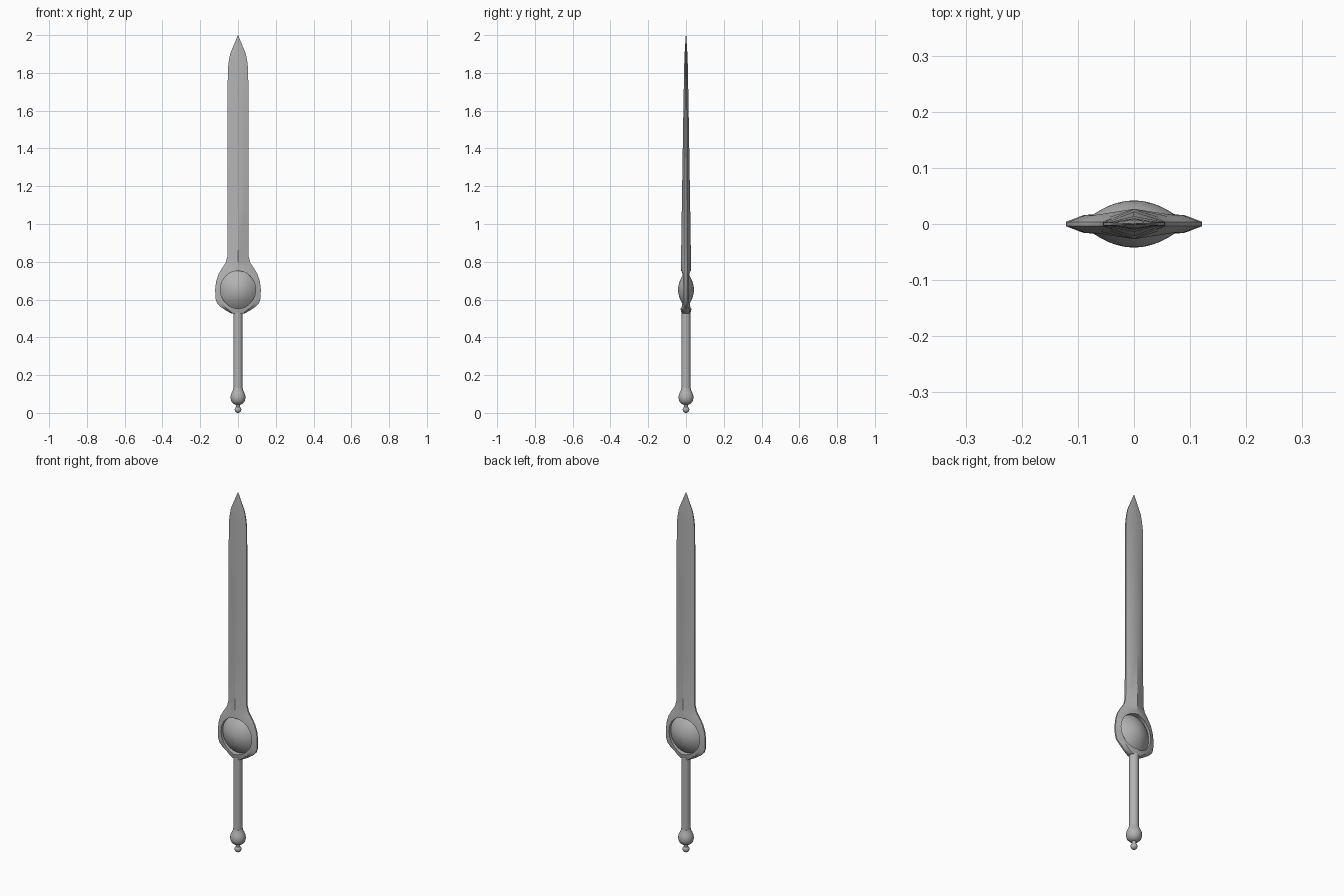
import bpy, bmesh, math

if "Cube" in bpy.data.objects:
    bpy.data.objects.remove(bpy.data.objects["Cube"])

GEM_Z, GEM_RX, GEM_RZ = 0.652, 0.094, 0.1

# Dark grey metal
steel = bpy.data.materials.new("dark_steel")
steel.diffuse_color = (0.45, 0.45, 0.45, 1)
steel.use_nodes = True
steel.node_tree.nodes["Principled BSDF"].inputs["Base Color"].default_value = steel.diffuse_color


def smooth(ob, angle):
    bpy.ops.object.select_all(action='DESELECT')
    ob.select_set(True)
    bpy.context.view_layer.objects.active = ob
    bpy.ops.object.shade_smooth_by_angle(angle=math.radians(angle))


def finish(name, bm, angle=30):
    bmesh.ops.recalc_face_normals(bm, faces=bm.faces[:])
    me = bpy.data.meshes.new(name)
    bm.to_mesh(me)
    bm.free()
    me.materials.append(steel)
    ob = bpy.data.objects.new(name, me)
    bpy.context.collection.objects.link(ob)
    smooth(ob, angle)
    return ob


def loft(name, rings, angle=30):
    bm = bmesh.new()
    loops = [[bm.verts.new(p) for p in r] for r in rings]
    n = len(loops[0])
    for a, b in zip(loops, loops[1:]):
        for i in range(n):
            j = (i + 1) % n
            bm.faces.new((a[i], a[j], b[j], b[i]))
    bm.faces.new(loops[0])
    bm.faces.new(loops[-1])
    return finish(name, bm, angle)


def blade_ring(z, w, shoulder, ridge):
    # edge, shoulder and central ridge, mirrored on both sides
    e = min(0.004, ridge * 0.3)
    half = [(w, -e), (w, e), (w * 0.74, shoulder), (0, ridge), (-w * 0.74, shoulder)]
    return [(x, y, z) for x, y in half + [(-w, e), (-w, -e), (-w * 0.74, -shoulder),
                                          (0, -ridge), (w * 0.74, -shoulder)]]


# Blade with flared round guard: z, half width, shoulder depth, ridge depth
rows = [(0.525, 0.032, 0.018, 0.022), (0.54, 0.06, 0.018, 0.027), (0.56, 0.090, 0.016, 0.031),
        (0.58, 0.111, 0.016, 0.024), (0.605, 0.119, 0.016, 0.020), (0.655, 0.121, 0.016, 0.019),
        (0.70, 0.115, 0.016, 0.021), (0.735, 0.103, 0.015, 0.025), (0.765, 0.085, 0.013, 0.027),
        (0.795, 0.065, 0.011, 0.027), (0.83, 0.056, 0.010, 0.026), (1.1, 0.055, 0.009, 0.022),
        (1.6, 0.055, 0.006, 0.014), (1.82, 0.054, 0.004, 0.010), (1.86, 0.049, 0.004, 0.009),
        (1.9, 0.042, 0.0035, 0.0075), (2.0, 0.0005, 0.0005, 0.001)]
blade = loft("blade", [blade_ring(*r) for r in rows])


def oval(y, k, n=40):
    return [(GEM_RX * k * math.cos(2 * math.pi * i / n), y,
             GEM_Z + GEM_RZ * k * math.sin(2 * math.pi * i / n)) for i in range(n)]


# Oval socket cut through the guard
cutter = loft("socket_cutter", [oval(-0.1, 0.995), oval(0.1, 0.995)])
cut = blade.modifiers.new("socket", 'BOOLEAN')
cut.operation = 'DIFFERENCE'
cut.solver = 'EXACT'
cut.object = cutter
bpy.context.view_layer.objects.active = blade
bpy.ops.object.modifier_apply(modifier="socket")
bpy.data.objects.remove(cutter)
smooth(blade, 30)

# Lens-shaped boss set in the socket
gem_rings = []
for i in range(19):
    t = -1 + 2 * i / 18
    k = max(math.cos(t * math.pi / 2), 0.01)
    gem_rings.append(oval(math.copysign(0.042 * (1 - k * k) ** 1.0, t), k))
loft("guard_boss", gem_rings, 50)


def turned(name, profile, n=24):
    return loft(name, [[(r * math.cos(2 * math.pi * i / n), r * math.sin(2 * math.pi * i / n), z)
                        for i in range(n)] for r, z in profile], 40)


# Grip
turned("grip", [(0.024, 0.08), (0.024, 0.54)])

# Pommel, rounded and drawn up to meet the grip
turned("pommel", [(0.012, 0.043), (0.026, 0.05), (0.036, 0.062), (0.04, 0.08), (0.038, 0.095),
                  (0.032, 0.11), (0.027, 0.12), (0.0245, 0.132)])

# End button and its neck
bm = bmesh.new()
bmesh.ops.create_uvsphere(bm, u_segments=24, v_segments=14, radius=0.0175)
bmesh.ops.translate(bm, verts=bm.verts[:], vec=(0, 0, 0.0175))
finish("end_button", bm)
turned("button_neck", [(0.011, 0.02), (0.011, 0.05)], 16)
